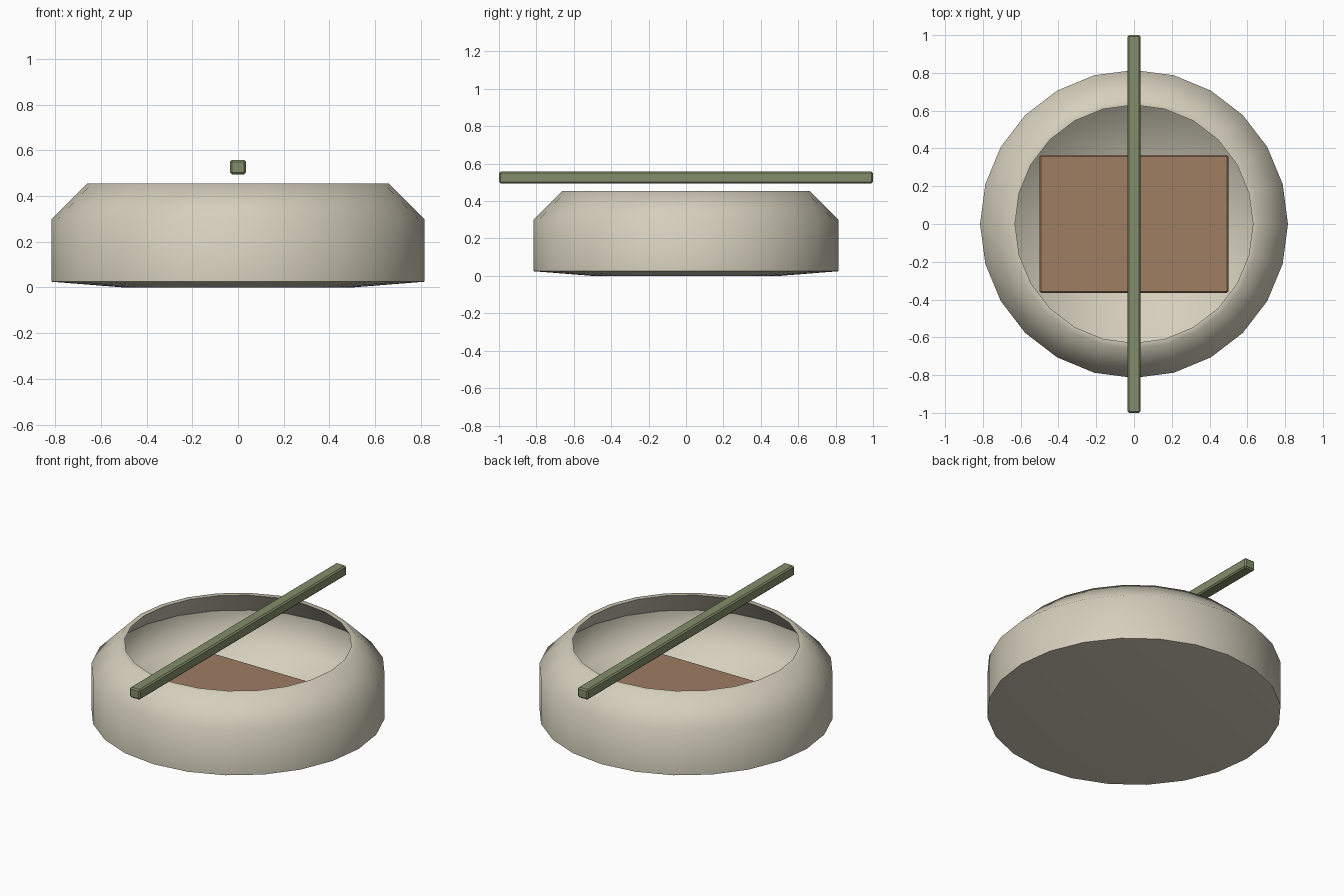
import bpy, bmesh
from math import cos, sin, pi

cube = bpy.data.objects.get("Cube")
if cube:
    bpy.data.objects.remove(cube, do_unlink=True)


def material(name, rgb):
    m = bpy.data.materials.new(name)
    m.use_nodes = True
    m.diffuse_color = (*rgb, 1)
    bsdf = m.node_tree.nodes["Principled BSDF"]
    bsdf.inputs["Base Color"].default_value = (*rgb, 1)
    bsdf.inputs["Roughness"].default_value = 0.8
    return m


def finish(bm, name, mat):
    bmesh.ops.recalc_face_normals(bm, faces=bm.faces)
    mesh = bpy.data.meshes.new(name)
    bm.to_mesh(mesh)
    bm.free()
    mesh.materials.append(mat)
    obj = bpy.data.objects.new(name, mesh)
    bpy.context.collection.objects.link(obj)
    return obj


def lathe(name, profile, sharp_rings, mat, sides=24):
    """Spin (radius, height) points into a closed shell; both ends lie on the axis."""
    bm = bmesh.new()
    rings = []
    for r, z in profile:
        if r == 0:
            rings.append([bm.verts.new((0, 0, z))] * sides)
        else:
            rings.append([bm.verts.new((r * cos(2 * pi * i / sides),
                                        r * sin(2 * pi * i / sides), z))
                          for i in range(sides)])
    for a, b in zip(rings, rings[1:]):
        for i in range(sides):
            j = (i + 1) % sides
            corners = list(dict.fromkeys((a[i], a[j], b[j], b[i])))
            bm.faces.new(corners).smooth = True
    for k in sharp_rings:
        for i in range(sides):
            bm.edges.get((rings[k][i], rings[k][(i + 1) % sides])).smooth = False
    return finish(bm, name, mat)


def block(name, size, centre, bevel, mat):
    bm = bmesh.new()
    bmesh.ops.create_cube(bm, size=1)
    for v in bm.verts:
        v.co = [c * s + o for c, s, o in zip(v.co, size, centre)]
    obj = finish(bm, name, mat)
    mod = obj.modifiers.new("Bevel", "BEVEL")
    mod.width = bevel
    mod.segments = 1
    return obj


cream = material("cream ceramic", (0.66, 0.62, 0.50))
brown = material("warm brown", (0.345, 0.205, 0.123))
green = material("olive green", (0.225, 0.27, 0.145))

# Bowl: underside, wall, shoulder, rim, then the inside back to the centre
bowl_profile = [(0, 0), (0.5, 0), (0.815, 0.025), (0.815, 0.3),
                (0.66, 0.455), (0.63, 0.455), (0.78, 0.293),
                (0.78, 0.07), (0, 0.05)]
lathe("bowl", bowl_profile, (2, 5, 6), cream)

# Slab lying on the bowl floor
block("inner_slab", (1.0, 0.73, 0.095), (0, 0, 0.0945), 0.008, brown)

# Bar hovering across the opening
block("cross_bar", (0.07, 2.0, 0.062), (0, 0, 0.526), 0.008, green)
